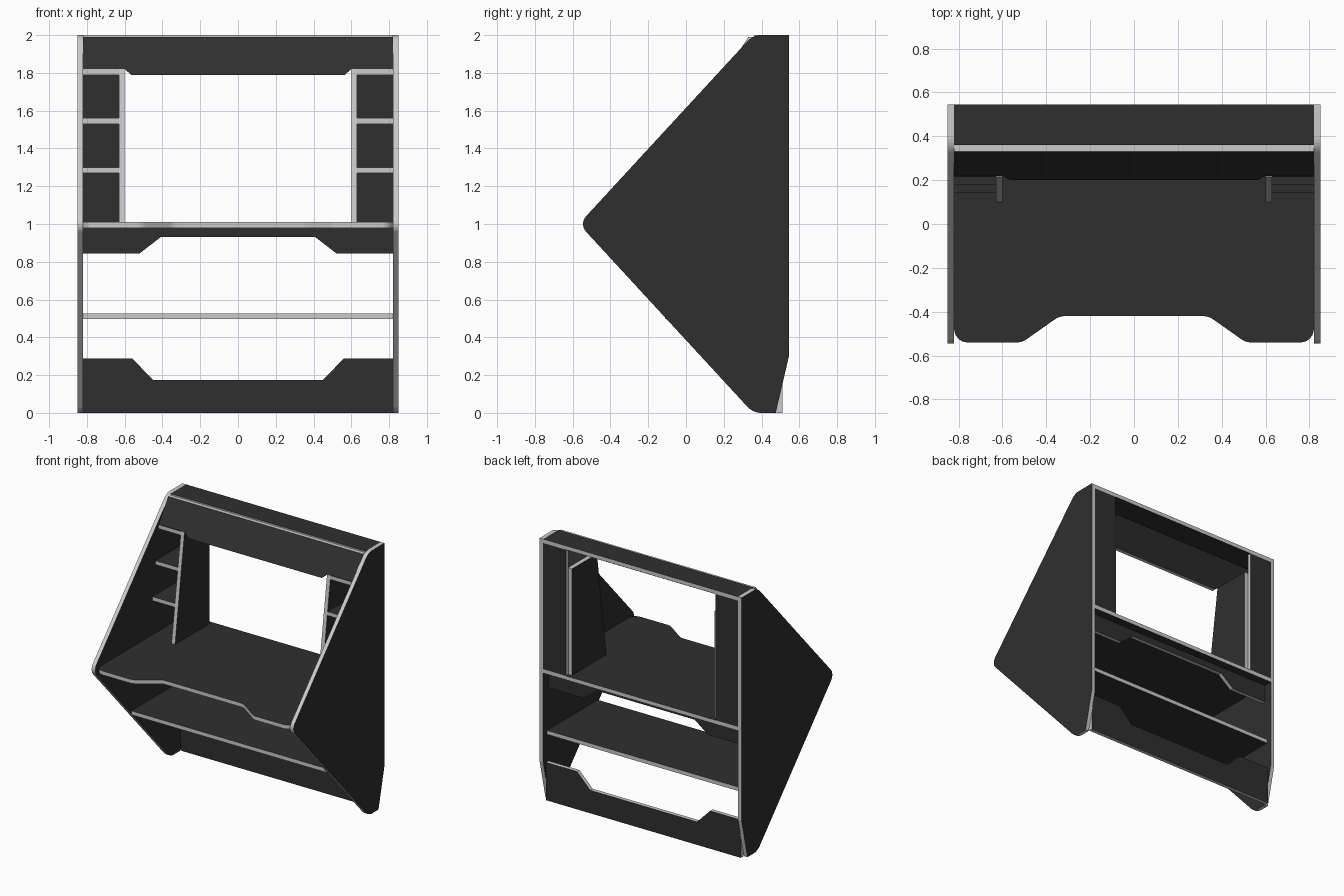
import bpy
import bmesh
from math import tan
from mathutils import Vector

if "Cube" in bpy.data.objects:
    bpy.data.objects.remove(bpy.data.objects["Cube"])

T = 0.03  # board thickness


def material(name, value):
    m = bpy.data.materials.new(name)
    m.use_nodes = True
    color = (value, value, value, 1)
    m.diffuse_color = color
    m.node_tree.nodes["Principled BSDF"].inputs["Base Color"].default_value = color
    return m


BLACK = material("black_laminate", 0.028)
EDGE = material("pale_grey_edge", 0.6)


def rounded(points, steps=6):
    """Turn (u, v, radius) corners into an outline with arcs."""
    out = []
    for i, (u, v, r) in enumerate(points):
        p = Vector((u, v))
        if r == 0:
            out.append(p)
            continue
        a = (Vector(points[i - 1][:2]) - p).normalized()
        b = (Vector(points[(i + 1) % len(points)][:2]) - p).normalized()
        half = a.angle(b) / 2
        start, end = p + a * r / tan(half), p + b * r / tan(half)
        center = p + (a + b).normalized() * (start - p).length / (a + b).normalized().dot(a) 
        for k in range(steps + 1):
            d = (start - center).lerp(end - center, k / steps).normalized()
            out.append(center + d * r)
    return out


def mirrored(half):
    """Complete a half outline, given from the centre outwards on +x."""
    return half + [(-u, v, r) for u, v, r in reversed(half)]


def board(name, points, axis, low, high, lean=None):
    """Extrude an outline along an axis; broad faces black, cut edges pale."""
    place = {"x": lambda u, v, w: (w, u, v),
             "y": lambda u, v, w: (u, w, v),
             "z": lambda u, v, w: (u, v, w)}[axis]
    outline = rounded(points)
    bm = bmesh.new()
    rings = [[bm.verts.new(place(p.x, p.y, w)) for p in outline] for w in (low, high)]
    for ring in rings:
        bm.faces.new(ring).material_index = 0
    n = len(outline)
    for i in range(n):
        j = (i + 1) % n
        bm.faces.new((rings[0][i], rings[0][j], rings[1][j], rings[1][i])).material_index = 1
    if lean:
        pivot, slope = lean
        for v in bm.verts:
            v.co.y += (v.co.z - pivot) * slope
    bmesh.ops.recalc_face_normals(bm, faces=bm.faces)
    mesh = bpy.data.meshes.new(name)
    bm.to_mesh(mesh)
    bm.free()
    mesh.materials.append(BLACK)
    mesh.materials.append(EDGE)
    obj = bpy.data.objects.new(name, mesh)
    bpy.context.collection.objects.link(obj)
    return obj


def rect(u0, u1, v0, v1):
    return [(u0, v0, 0), (u1, v0, 0), (u1, v1, 0), (u0, v1, 0)]


IN, OUT, BACK = 0.82, 0.85, 0.545
DIV = 0.60              # inner face of the cubby dividers
DESK = 1.01             # desk surface height


def cubby_front(z):
    return 0.1 + (z - DESK) * 0.14


# Pointed side panels
side = [(BACK, 2, 0), (0.355, 2, 0.1), (-0.567, 1, 0.06), (0.355, 0, 0.1),
        (0.475, 0, 0), (BACK, 0.3, 0)]
for label, s in (("left", 1), ("right", -1)):
    def span(a, b):
        return min(s * a, s * b), max(s * a, s * b)

    board(label + "_side_panel", side, "x", *span(IN, OUT))

    # Cubby divider, back and shelves
    divider = [(cubby_front(DESK), DESK, 0), (BACK - T, DESK, 0),
               (BACK - T, 1.82, 0), (cubby_front(1.82), 1.82, 0)]
    board(label + "_divider", divider, "x", *span(DIV, DIV + T))
    board(label + "_cubby_back", rect(*span(DIV + T, IN), DESK, 1.97), "y", BACK - T, BACK)
    for i, top in enumerate((1.30, 1.56, 1.82)):
        board(f"{label}_cubby_shelf_{i + 1}",
              rect(*span(DIV + T, IN), cubby_front(top), BACK - T), "z", top - T, top)

# Desk top with a recessed front edge
desk = mirrored([(0.34, -0.42, 0.08), (0.51, -0.54, 0.08), (IN, -0.54, 0.06), (IN, BACK, 0)])
board("desk_top", desk, "z", DESK - T, DESK)

# Stretcher under the desk
apron = mirrored([(0.41, 0.93, 0), (0.52, 0.845, 0), (IN, 0.845, 0), (IN, DESK - T, 0)])
board("desk_apron", apron, "y", 0.45, 0.48)

# Lower shelf and notched foot board
board("lower_shelf", rect(-IN, IN, -0.11, 0.5), "z", 0.497, 0.527)
foot = mirrored([(0.45, 0.175, 0), (0.56, 0.288, 0), (IN, 0.288, 0), (IN, 0, 0)])
board("foot_board", foot, "y", 0.48, 0.51)

# Leaning header and top panel
header = mirrored([(0.565, 1.79, 0), (DIV, 1.82, 0), (IN, 1.82, 0), (IN, 1.99, 0)])
board("header_panel", header, "y", 0.33, 0.36, lean=(1.99, 0.65))
board("top_panel", rect(-IN, IN, 0.36, BACK), "z", 2 - T, 2)
